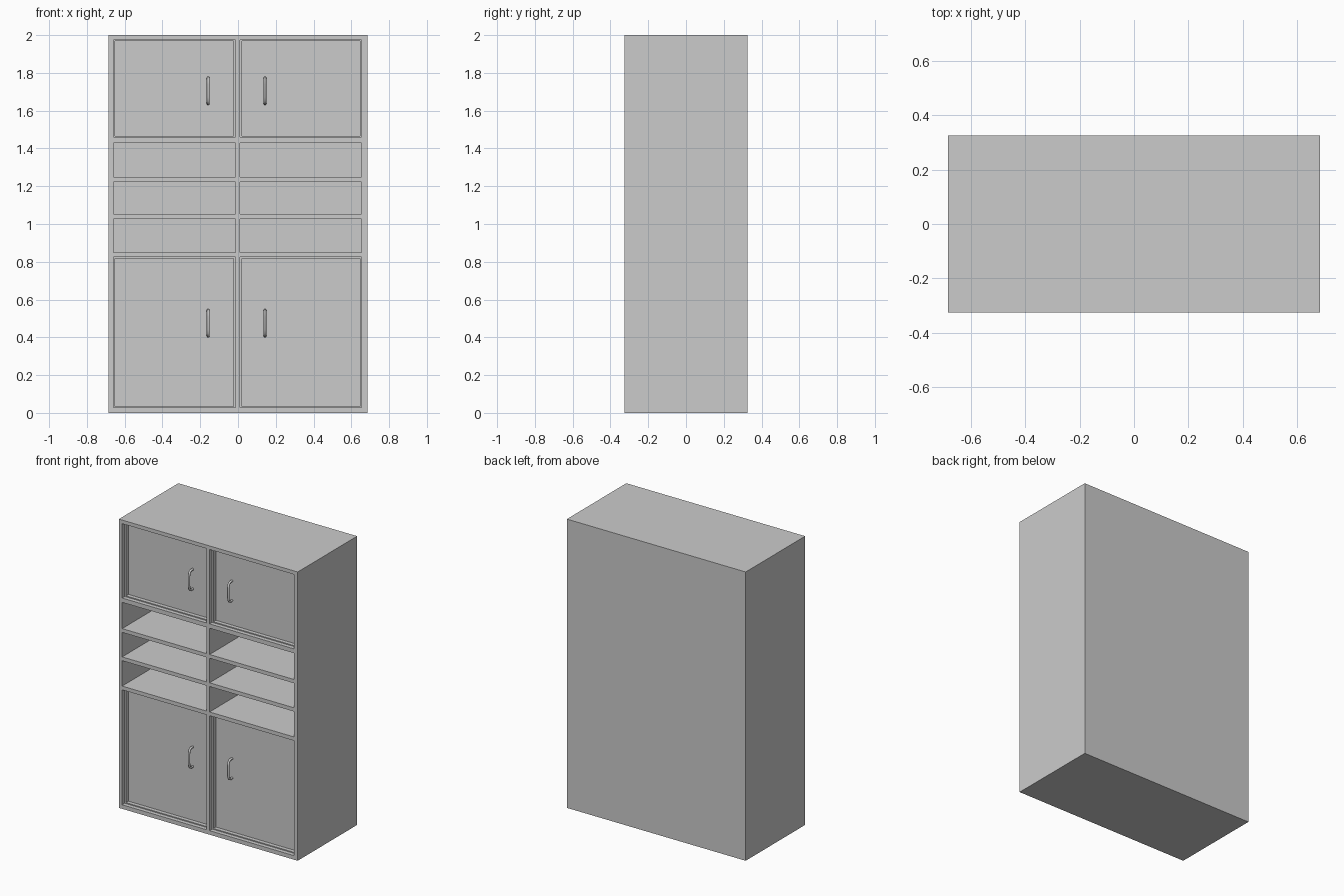
import bpy, bmesh
from mathutils import Vector

if "Cube" in bpy.data.objects:
    bpy.data.objects.remove(bpy.data.objects["Cube"])

W, D, H = 0.685, 0.325, 2.0      # half width, half depth, height
BACK = 0.295                     # front of the back panel
LEFT, RIGHT = (-0.66, -0.014), (0.01, 0.655)   # bay openings


def link(name, data):
    ob = bpy.data.objects.new(name, data)
    bpy.context.collection.objects.link(ob)
    return ob


def box_bm(x, y, z):
    bm = bmesh.new()
    bmesh.ops.create_cube(bm, size=1)
    size = Vector((x[1] - x[0], y[1] - y[0], z[1] - z[0]))
    mid = Vector((x[0] + x[1], y[0] + y[1], z[0] + z[1])) / 2
    for v in bm.verts:
        v.co = v.co * size + mid
    return bm


def finish(name, bm):
    me = bpy.data.meshes.new(name)
    bm.to_mesh(me)
    bm.free()
    return link(name, me)


def box(name, x, y, z):
    return finish(name, box_bm(x, y, z))


def door(name, x, z):
    # slab whose front has a narrow raised frame around a sunken panel
    bm = box_bm(x, (-0.297, -0.245), z)
    bm.normal_update()
    front = min(bm.faces, key=lambda f: f.calc_center_median().y)
    for depth, inset in ((0, 0.014), (0.027, 0)):
        if inset:
            bmesh.ops.inset_region(bm, faces=[front], thickness=inset)
            c = (z[0] + z[1]) / 2
            for v in front.verts:
                v.co.z += 0.003 if v.co.z > c else -0.003
        else:
            side = bmesh.ops.extrude_face_region(bm, geom=[front])
            new = [g for g in side['geom'] if isinstance(g, bmesh.types.BMVert)]
            bmesh.ops.translate(bm, verts=new, vec=(0, depth, 0))
            if front.is_valid:
                bm.faces.remove(front)
    bmesh.ops.recalc_face_normals(bm, faces=bm.faces[:])
    return finish(name, bm)


def handle(name, x, z):
    # arched pull, a round bar bent back to the door at both ends
    half = [(-0.265, 0.060), (-0.284, 0.061), (-0.299, 0.057),
            (-0.307, 0.047), (-0.310, 0.030)]
    pts = [(y, dz) for y, dz in half] + [(y, -dz) for y, dz in reversed(half)]
    cu = bpy.data.curves.new(name, 'CURVE')
    cu.dimensions = '3D'
    cu.bevel_depth = 0.0075
    cu.bevel_resolution = 2
    cu.use_fill_caps = True
    sp = cu.splines.new('POLY')
    sp.points.add(len(pts) - 1)
    for p, (y, dz) in zip(sp.points, pts):
        p.co = (x, y, z + dz * 1.12, 1)
    return link(name, cu)


# carcass
box("left_side", (-W, LEFT[0]), (-D, BACK), (0, H))
box("right_side", (RIGHT[1], W), (-D, BACK), (0, H))
box("back_panel", (-W, W), (BACK, D), (0, H))
box("centre_divider", (LEFT[1], RIGHT[0]), (-D, BACK), (0.028, 1.975))
box("top_board", (LEFT[0], RIGHT[1]), (-D, BACK), (1.975, H))
box("bottom_board", (LEFT[0], RIGHT[1]), (-D, BACK), (0, 0.028))

for side, bay, hx in (("left", LEFT, -0.158), ("right", RIGHT, 0.143)):
    # shelves of the open compartments
    for i, z in enumerate(((0.824, 0.85), (1.026, 1.052),
                           (1.222, 1.248), (1.43, 1.46))):
        box(f"{side}_shelf_{i + 1}", bay, (-D, BACK), z)
    # doors with pulls
    for level, z, hz in (("lower", (0.028, 0.824), 0.475),
                         ("upper", (1.46, 1.975), 1.705)):
        door(f"{side}_{level}_door", bay, z)
        handle(f"{side}_{level}_handle", hx, hz)
